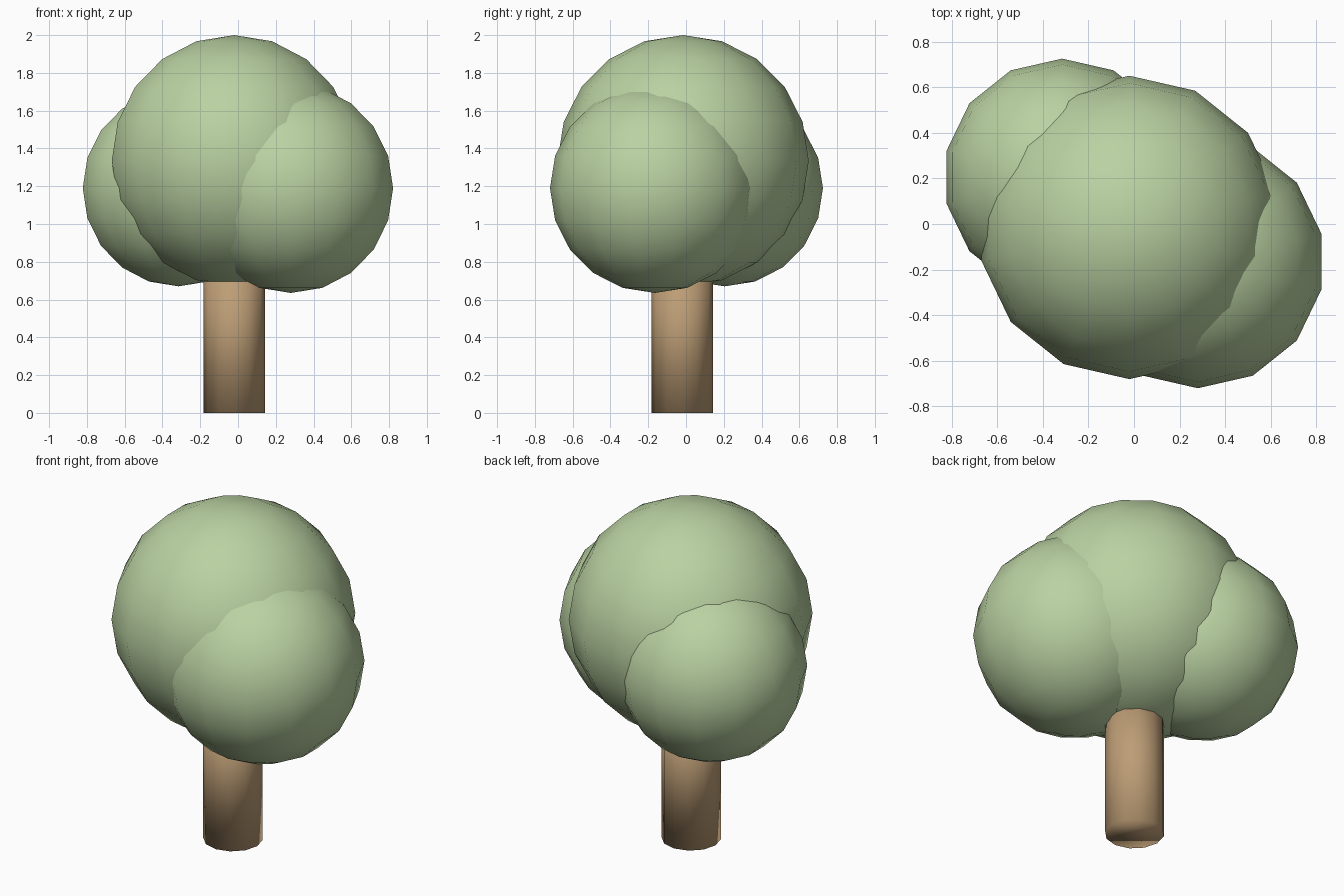
import bpy

if "Cube" in bpy.data.objects:
    bpy.data.objects.remove(bpy.data.objects["Cube"])


def material(name, color):
    mat = bpy.data.materials.new(name)
    mat.diffuse_color = color
    mat.use_nodes = True
    mat.node_tree.nodes["Principled BSDF"].inputs["Base Color"].default_value = mat.diffuse_color
    return mat


leaf_green = material("leaf_green", (0.49, 0.64, 0.36, 1))
bark_brown = material("bark_brown", (0.51, 0.34, 0.18, 1))


def finish(name, mat):
    obj = bpy.context.object
    obj.name = name
    obj.data.materials.append(mat)
    bpy.ops.object.shade_smooth()


# Trunk: plain cylinder running up into the crown
TRUNK_HEIGHT = 0.85
bpy.ops.mesh.primitive_cylinder_add(
    vertices=12, radius=0.162, depth=TRUNK_HEIGHT,
    location=(-0.02, -0.02, TRUNK_HEIGHT / 2))
finish("trunk", bark_brown)

# Crown: three overlapping low-poly spheres
crown = [
    ("crown_main", 0.665, (-0.02, -0.015, 1.335)),
    ("crown_back_left", 0.52, (-0.315, 0.205, 1.19)),
    ("crown_front_right", 0.555, (0.28, -0.165, 1.19)),
]
for name, radius, centre in crown:
    bpy.ops.mesh.primitive_uv_sphere_add(
        segments=14, ring_count=10, radius=radius, location=centre)
    finish(name, leaf_green)
